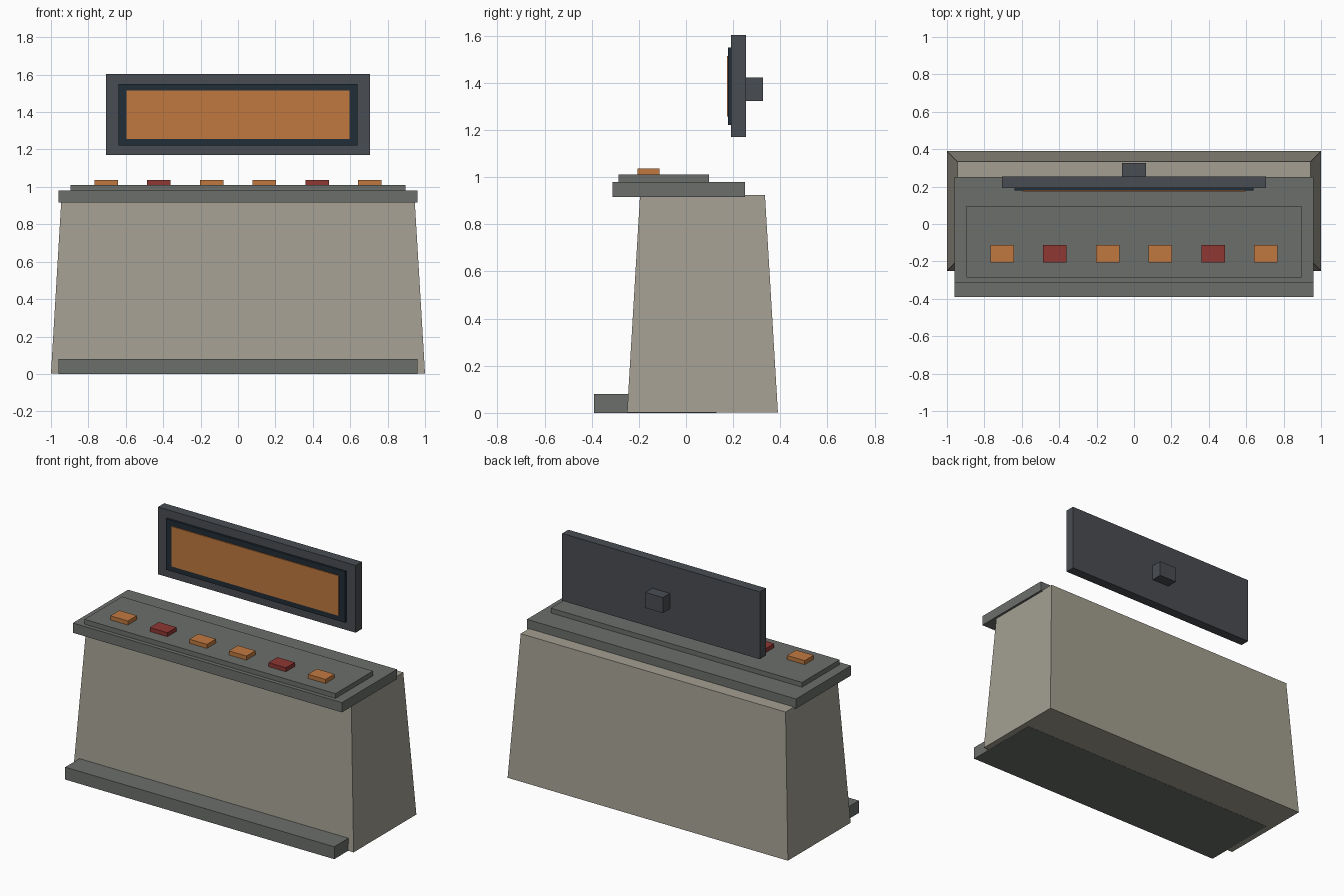
import bpy, bmesh

if "Cube" in bpy.data.objects:
    bpy.data.objects.remove(bpy.data.objects["Cube"])


def mat(name, rgb):
    # sRGB 0-255 to a linear flat colour
    m = bpy.data.materials.new(name)
    lin = [((c / 255 + 0.055) / 1.055) ** 2.4 for c in rgb]
    m.diffuse_color = (*lin, 1)
    m.use_nodes = True
    m.node_tree.nodes["Principled BSDF"].inputs["Base Color"].default_value = m.diffuse_color
    return m


STONE = mat("warm_grey", (163, 159, 145))
GREY = mat("mid_grey", (108, 111, 108))
FRAME = mat("dark_slate", (73, 77, 83))
NAVY = mat("dark_navy", (33, 45, 55))
ORANGE = mat("orange", (193, 121, 64))
RED = mat("red", (142, 55, 50))


def box(name, material, x, y, z, top_inset=0.0):
    """Box from (min, max) ranges; top_inset draws the top edges inwards."""
    bm = bmesh.new()
    bmesh.ops.create_cube(bm, size=1)
    for v in bm.verts:
        up = v.co.z > 0
        inset = top_inset if up else 0
        px = x[1] - inset if v.co.x > 0 else x[0] + inset
        py = y[1] - inset if v.co.y > 0 else y[0] + inset
        v.co = (px, py, z[1] if up else z[0])
    me = bpy.data.meshes.new(name)
    bm.to_mesh(me)
    bm.free()
    me.materials.append(material)
    ob = bpy.data.objects.new(name, me)
    bpy.context.collection.objects.link(ob)
    return ob


def wide(half):
    return (-half, half)


# Console: tapered body, foot plinth running under it, and the worktop
box("console_body", STONE, wide(1.0), (-0.25, 0.39), (0.001, 0.924), 0.06 - 0.005)
box("foot_plinth", GREY, wide(0.96), (-0.39, 0.13), (0, 0.08))
box("worktop", GREY, wide(0.96), (-0.312, 0.25), (0.917, 0.98))
box("control_panel", GREY, wide(0.896), (-0.286, 0.097), (0.98, 1.011))

# Row of buttons
for i in range(6):
    cx = (i - 2.5) * 0.282
    box(f"button_{i + 1}", RED if i in (1, 4) else ORANGE,
        (cx - 0.063, cx + 0.063), (-0.205, -0.113), (1.005, 1.037))

# Floating display: frame, bezel, lit screen and rear mount
box("display_frame", FRAME, wide(0.705), (0.192, 0.255), (1.17, 1.604))
box("display_bezel", NAVY, wide(0.64), (0.179, 0.192), (1.222, 1.551))
box("display_screen", ORANGE, wide(0.595), (0.173, 0.179), (1.257, 1.515))
box("display_mount", FRAME, wide(0.063), (0.255, 0.326), (1.323, 1.423))
